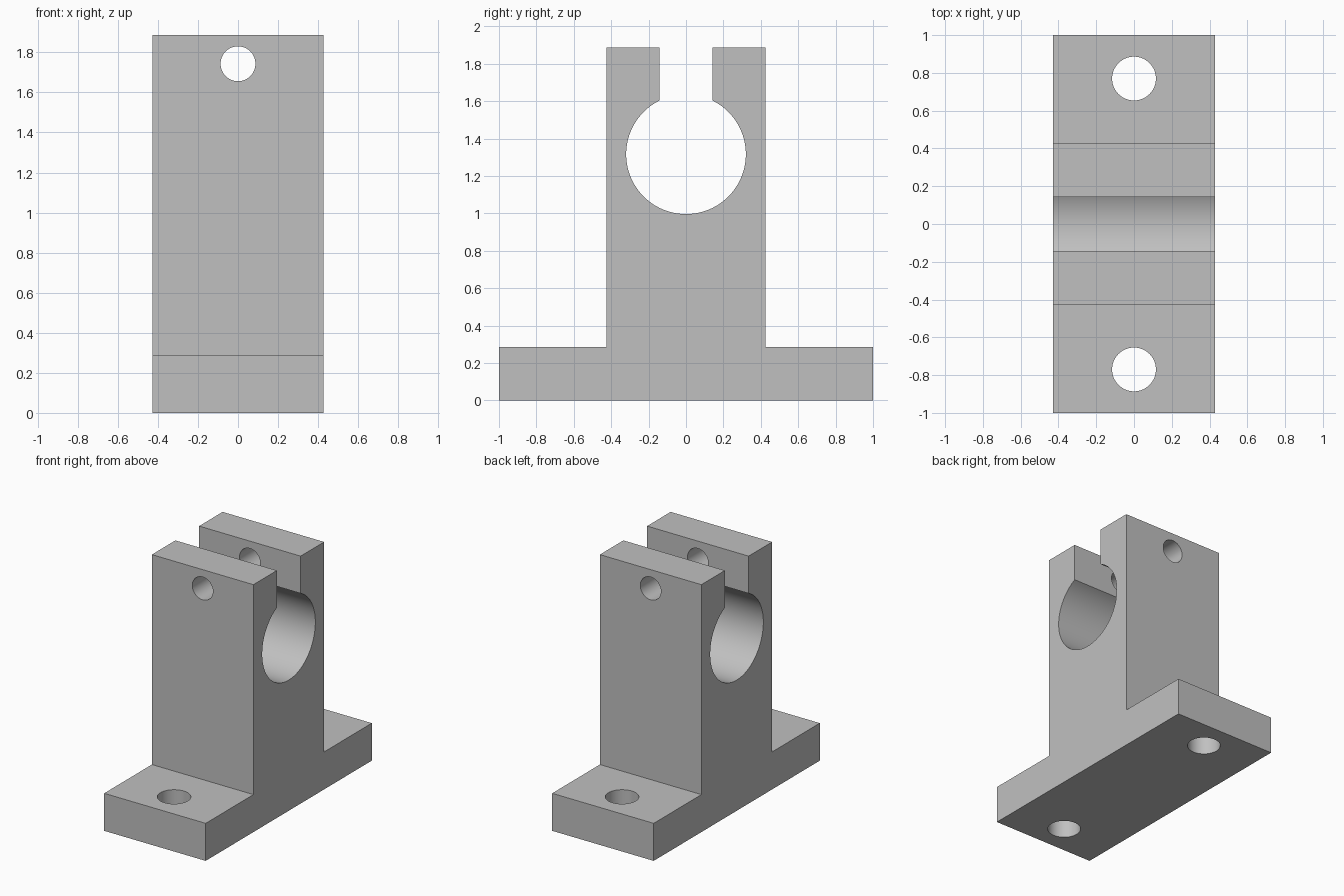
import bpy, bmesh, math
from mathutils import Matrix, Vector

cube = bpy.data.objects.get("Cube")
if cube:
    bpy.data.objects.remove(cube, do_unlink=True)

HALF_W = 0.428                      # half thickness along x
HALF_L = 1.0                        # half length of the base
PILLAR, BASE_H, TOP = 0.426, 0.286, 1.886
BORE_Z, BORE_R, SLOT = 1.316, 0.32, 0.143
FOOT_Y, FOOT_R = 0.77, 0.116
CLAMP_Z, CLAMP_R = 1.743, 0.087

grey = bpy.data.materials.new("light grey metal")
grey.use_nodes = True
colour = (0.53, 0.53, 0.53, 1)
grey.diffuse_color = colour
grey.node_tree.nodes["Principled BSDF"].inputs["Base Color"].default_value = colour


def add_object(name, bm):
    mesh = bpy.data.meshes.new(name)
    bmesh.ops.recalc_face_normals(bm, faces=bm.faces)
    bm.to_mesh(mesh)
    bm.free()
    mesh.materials.append(grey)
    obj = bpy.data.objects.new(name, mesh)
    bpy.context.collection.objects.link(obj)
    return obj


def hole_cutter(name, centre, radius, depth, rotation):
    bm = bmesh.new()
    bmesh.ops.create_cone(bm, cap_ends=True, segments=64, radius1=radius,
                          radius2=radius, depth=depth,
                          matrix=Matrix.Translation(centre) @ rotation)
    obj = add_object(name, bm)
    obj.hide_render = True
    return obj


# Side profile: right half including the bore arc, then mirrored
half = [(HALF_L, 0), (HALF_L, BASE_H), (PILLAR, BASE_H), (PILLAR, TOP), (SLOT, TOP)]
start, end, steps = math.acos(SLOT / BORE_R), -math.pi / 2, 48
for i in range(steps + 1):
    a = start + (end - start) * i / steps
    half.append((BORE_R * math.cos(a), BORE_Z + BORE_R * math.sin(a)))
profile = half + [(-y, z) for y, z in reversed(half[:-1])]

# Bracket body: profile extruded along x
bm = bmesh.new()
face = bm.faces.new([bm.verts.new((-HALF_W, y, z)) for y, z in profile])
extruded = bmesh.ops.extrude_face_region(bm, geom=[face])["geom"]
bmesh.ops.translate(bm, vec=(2 * HALF_W, 0, 0),
                    verts=[v for v in extruded if isinstance(v, bmesh.types.BMVert)])
body = add_object("shaft_support_bracket", bm)

# Mounting holes in the feet and the clamp screw hole through both jaws
upright = Matrix.Identity(4)
cutters = [hole_cutter("foot_hole_cutter", Vector((0, s * FOOT_Y, BASE_H / 2)),
                       FOOT_R, 1, upright) for s in (-1, 1)]
cutters.append(hole_cutter("clamp_hole_cutter", Vector((0, 0, CLAMP_Z)),
                           CLAMP_R, 2, Matrix.Rotation(math.pi / 2, 4, 'X')))

bpy.context.view_layer.objects.active = body
body.select_set(True)
for cutter in cutters:
    mod = body.modifiers.new("hole", 'BOOLEAN')
    mod.operation, mod.solver, mod.object = 'DIFFERENCE', 'EXACT', cutter
    bpy.ops.object.modifier_apply(modifier=mod.name)
    bpy.data.objects.remove(cutter, do_unlink=True)

bpy.ops.object.shade_smooth_by_angle(angle=math.radians(25))
